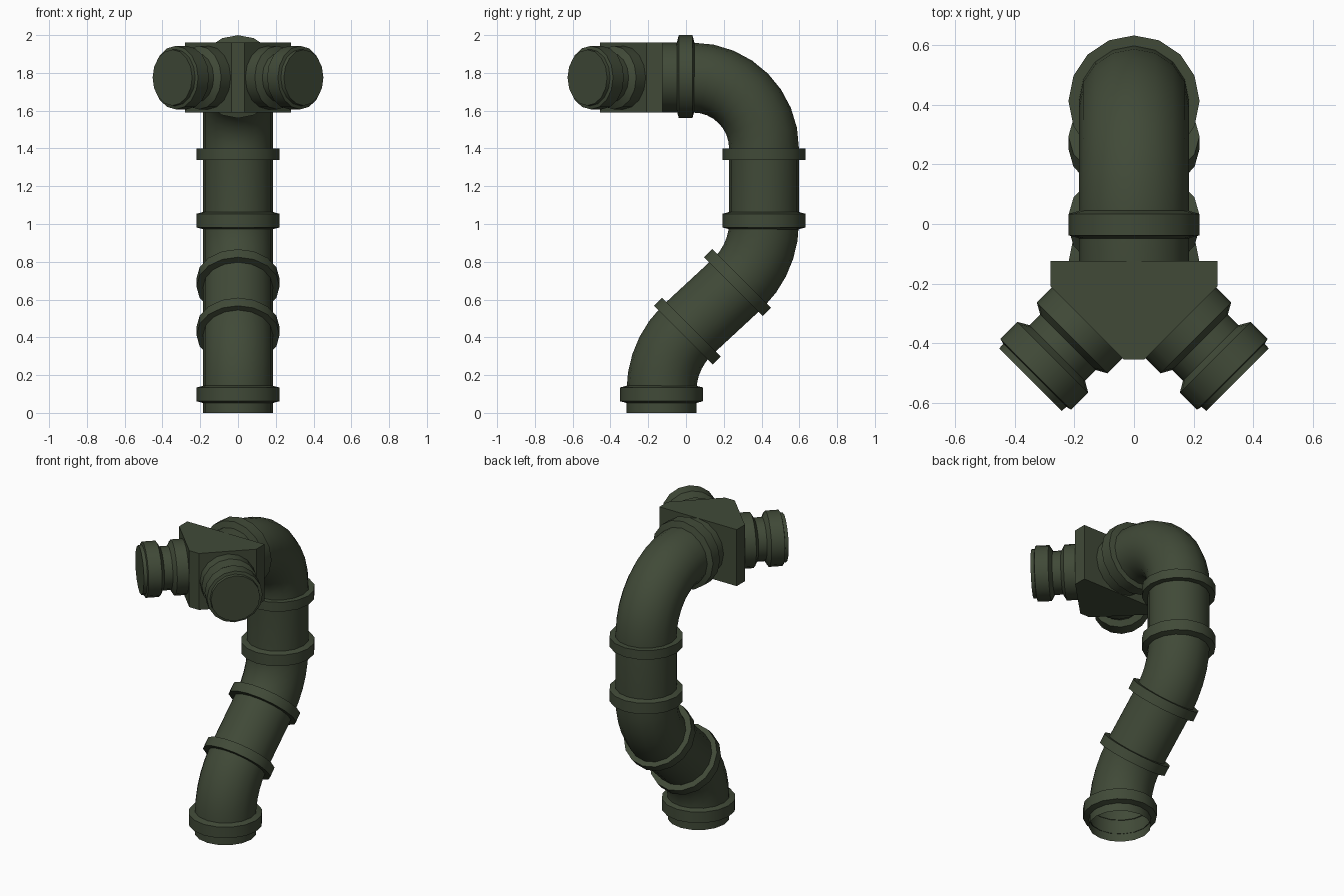
import bpy, bmesh, math
from mathutils import Vector

if "Cube" in bpy.data.objects:
    bpy.data.objects.remove(bpy.data.objects["Cube"])

SIDES = 16
R = 0.185          # pipe radius
ZTOP = 1.775       # height of the horizontal run

green = bpy.data.materials.new("dark olive green")
green.diffuse_color = (0.052, 0.068, 0.039, 1)
green.use_nodes = True
green.node_tree.nodes["Principled BSDF"].inputs["Base Color"].default_value = green.diffuse_color


def finish(bm, name, smooth=True):
    me = bpy.data.meshes.new(name)
    bm.to_mesh(me)
    bm.free()
    me.materials.append(green)
    ob = bpy.data.objects.new(name, me)
    bpy.context.collection.objects.link(ob)
    if smooth:
        bpy.ops.object.select_all(action='DESELECT')
        ob.select_set(True)
        bpy.context.view_layer.objects.active = ob
        bpy.ops.object.shade_smooth_by_angle(angle=math.radians(28))
    return ob


def sweep(name, stations, side, cap_end=False):
    """Skin circles given as (centre, direction, radius)."""
    bm = bmesh.new()
    rings = []
    for c, d, r in stations:
        d = Vector(d).normalized()
        u = Vector(side)
        v = d.cross(u)
        rings.append([bm.verts.new(Vector(c) + r * (math.cos(a) * u + math.sin(a) * v))
                      for a in (2 * math.pi * i / SIDES for i in range(SIDES))])
    for a, b in zip(rings, rings[1:]):
        for i in range(SIDES):
            j = (i + 1) % SIDES
            bm.faces.new((a[i], a[j], b[j], b[i]))
    if cap_end:
        bm.faces.new(rings[-1])
    return finish(bm, name)


def lathe(name, origin, d, profile, side, cap_end=False):
    d = Vector(d).normalized()
    return sweep(name, [(Vector(origin) + d * t, d, r) for t, r in profile], side, cap_end)


def bend(cy, cz, rad, a0, a1, steps, turn):
    """Arc in the yz plane; turn is +1 counter-clockwise, -1 clockwise."""
    out = []
    for i in range(steps + 1):
        a = math.radians(a0 + (a1 - a0) * i / steps)
        out.append(((0, cy + rad * math.cos(a), cz + rad * math.sin(a)),
                    (0, -turn * math.sin(a), turn * math.cos(a)), R))
    return out


X = (1, 0, 0)
# main pipe: riser, S-bend, riser, top elbow, outlet
path = [((0, -0.13, 0), (0, 0, 1), R)]
path += bend(0.32, 0.115, 0.45, 180, 135, 5, -1)
path += bend(-0.037, 1.01, 0.45, -45, 0, 5, 1)
path += bend(0.038, 1.40, 0.375, 0, 90, 8, 1)
path += [((0, -0.13, ZTOP), (0, -1, 0), R)]
sweep("main_pipe", path, X)

# joint collars
collar = [(-0.047, R - 0.005), (-0.036, 0.22), (0.036, 0.22), (0.047, R - 0.005)]
flat = [(-0.03, R - 0.005), (-0.03, 0.22), (0.03, 0.22), (0.03, R - 0.005)]
for name, c, d, prof in (
        ("base_collar", (0, -0.13, 0.098), (0, 0, 1), collar),
        ("lower_bend_collar", (0, 0.008, 0.433), (0, 1, 1), flat),
        ("upper_bend_collar", (0, 0.273, 0.69), (0, 1, 1), flat),
        ("riser_lower_collar", (0, 0.413, 1.018), (0, 0, 1), collar),
        ("riser_upper_collar", (0, 0.413, 1.37), (0, 0, 1), flat),
        ("outlet_collar", (0, -0.002, 1.78), (0, -1, 0), collar)):
    lathe(name, c, d, prof, X)

# splitter box: six-sided plan pulled up
plan = [(-0.28, -0.125), (-0.28, -0.21), (-0.035, -0.455),
        (0.035, -0.455), (0.28, -0.21), (0.28, -0.125)]
bm = bmesh.new()
base = bm.faces.new([bm.verts.new((x, y, 1.59)) for x, y in plan])
ext = bmesh.ops.extrude_face_region(bm, geom=[base])
bmesh.ops.translate(bm, vec=(0, 0, 0.37),
                    verts=[g for g in ext["geom"] if isinstance(g, bmesh.types.BMVert)])
bmesh.ops.recalc_face_normals(bm, faces=bm.faces)
finish(bm, "splitter_box", smooth=False)

# two stepped nozzles on the angled faces
nozzle = [(-0.02, 0.168), (0.07, 0.168), (0.09, 0.132), (0.141, 0.132), (0.162, 0.168),
          (0.243, 0.168), (0.247, 0.15), (0.268, 0.148)]
for name, s in (("left_nozzle", -1), ("right_nozzle", 1)):
    lathe(name, (s * 0.158, -0.333, ZTOP), (s, -1, 0), nozzle, (0, 0, 1), cap_end=True)
